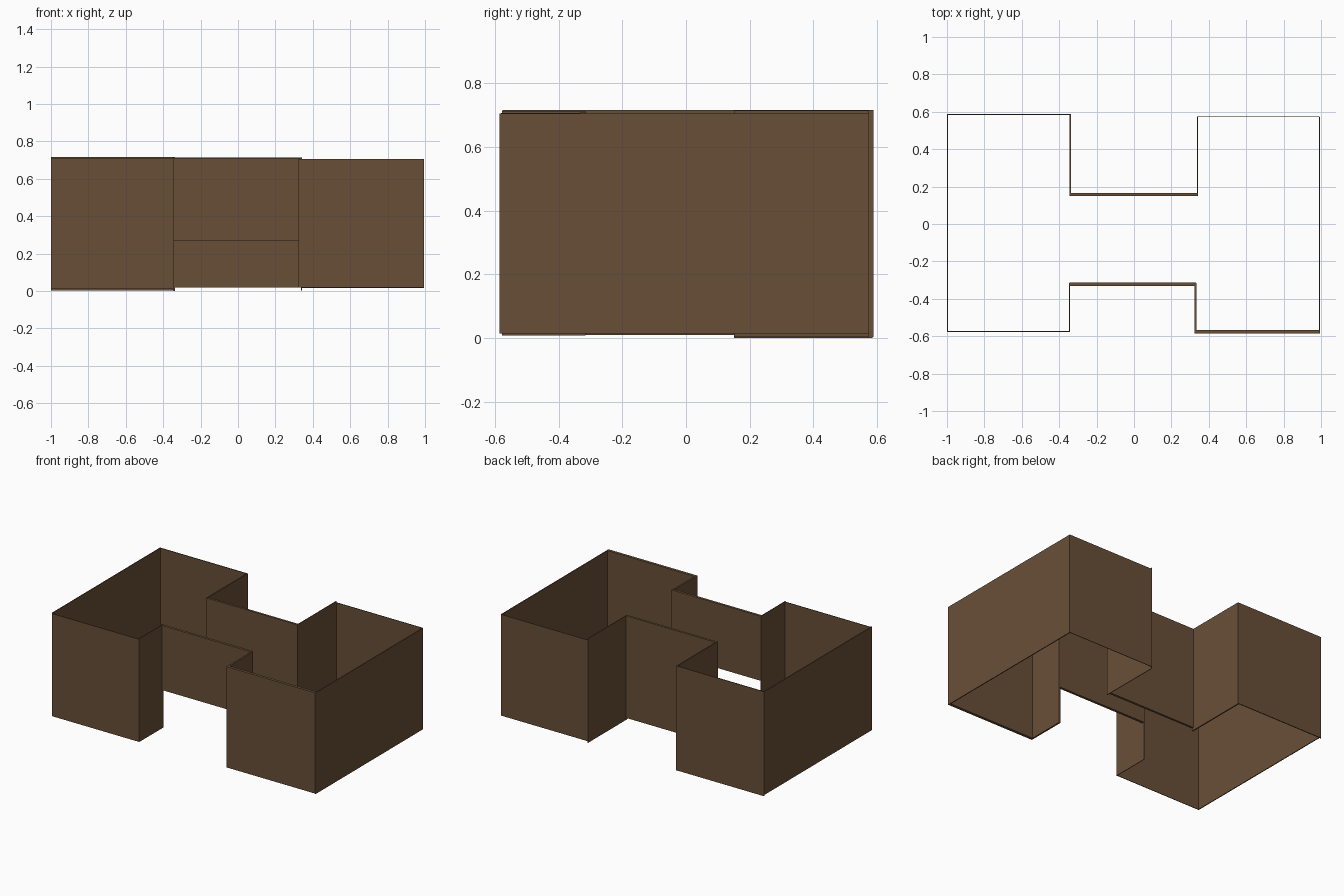
import bpy
import bmesh
from mathutils import Matrix, Vector

if "Cube" in bpy.data.objects:
    bpy.data.objects.remove(bpy.data.objects["Cube"])

# One flat brown for every wall
brown = bpy.data.materials.new("dark brown")
brown.diffuse_color = (0.14, 0.078, 0.039, 1.0)
brown.use_nodes = True
brown.node_tree.nodes["Principled BSDF"].inputs["Base Color"].default_value = brown.diffuse_color


def wall(name, x, y, z):
    """Thin upright panel filling the given x, y and z ranges."""
    low, high = Vector((x[0], y[0], z[0])), Vector((x[1], y[1], z[1]))
    bm = bmesh.new()
    bmesh.ops.create_cube(bm, size=1.0)
    size = high - low
    bmesh.ops.transform(
        bm, verts=bm.verts,
        matrix=Matrix.Translation((low + high) / 2) @ Matrix.Diagonal((*size, 1.0)))
    mesh = bpy.data.meshes.new(name)
    bm.to_mesh(mesh)
    bm.free()
    mesh.materials.append(brown)
    obj = bpy.data.objects.new(name, mesh)
    bpy.context.collection.objects.link(obj)


# Left wing
wall("left_outer_wall", (-1.0, -0.994), (-0.576, 0.586), (0.01, 0.715))
wall("left_back_wall", (-1.0, -0.338), (0.582, 0.588), (0.003, 0.715))
wall("left_inner_back_wall", (-0.345, -0.337), (0.15, 0.586), (0.0, 0.715))
wall("left_inner_front_wall", (-0.347, -0.343), (-0.577, -0.315), (0.008, 0.713))
wall("left_front_wall", (-1.0, -0.344), (-0.577, -0.573), (0.01, 0.71))

# Middle passage, the front panel hangs above an open gap
wall("middle_back_wall", (-0.342, 0.341), (0.15, 0.165), (0.018, 0.714))
wall("middle_front_wall", (-0.345, 0.331), (-0.331, -0.314), (0.27, 0.71))

# Right wing
wall("right_inner_back_wall", (0.338, 0.342), (0.15, 0.575), (0.003, 0.714))
wall("right_back_wall", (0.34, 0.992), (0.571, 0.575), (0.015, 0.705))
wall("right_outer_wall", (0.989, 0.995), (-0.585, 0.573), (0.015, 0.705))
wall("right_front_wall", (0.323, 0.993), (-0.586, -0.567), (0.018, 0.705))
wall("right_inner_front_wall", (0.323, 0.334), (-0.58, -0.316), (0.018, 0.706))
